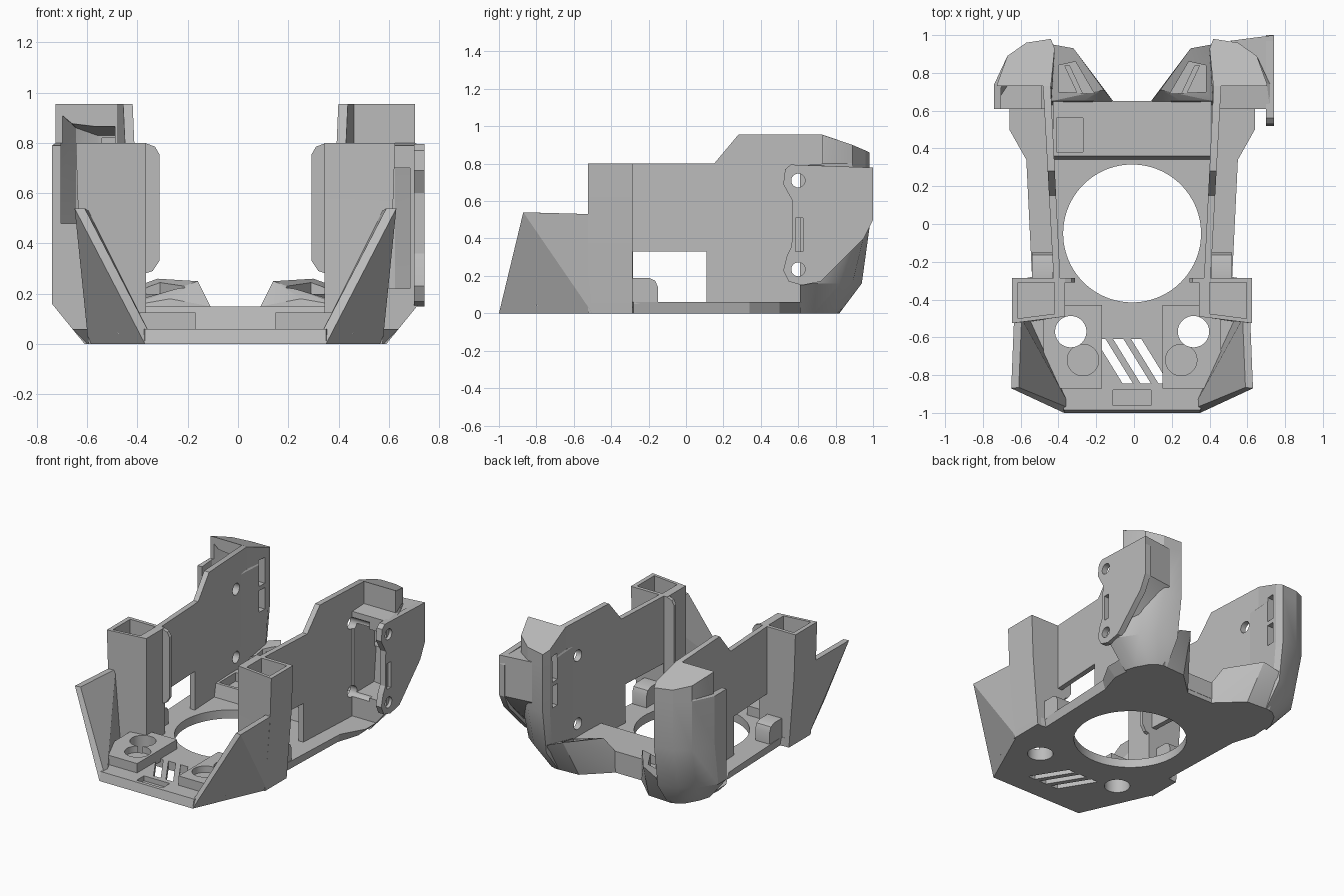
import bpy, bmesh, math

cube = bpy.data.objects.get("Cube")
if cube:
    bpy.data.objects.remove(cube, do_unlink=True)

grey = bpy.data.materials.new("plain grey")
grey.use_nodes = True
COLOR = (0.5, 0.5, 0.5, 1)
grey.diffuse_color = COLOR
grey.node_tree.nodes["Principled BSDF"].inputs["Base Color"].default_value = COLOR

MID = -0.01   # x of the symmetry plane
parts = []


def finish(bm, name, side=1):
    """Mirror by side, shift to the symmetry plane, and make an object."""
    for v in bm.verts:
        v.co.x = MID + side * v.co.x
    bmesh.ops.recalc_face_normals(bm, faces=bm.faces)
    mesh = bpy.data.meshes.new(name)
    bm.to_mesh(mesh)
    bm.free()
    mesh.materials.append(grey)
    ob = bpy.data.objects.new(name, mesh)
    bpy.context.scene.collection.objects.link(ob)
    return ob


def loft(name, layers, side=1):
    """Skin between closed rings with equal point counts, capped."""
    bm = bmesh.new()
    rings = [[bm.verts.new(p) for p in ring] for ring in layers]
    n = len(rings[0])
    for a, b in zip(rings, rings[1:]):
        for i in range(n):
            j = (i + 1) % n
            bm.faces.new((a[i], a[j], b[j], b[i]))
    bm.faces.new(rings[0])
    bm.faces.new(rings[-1])
    return finish(bm, name, side)


def prism(name, outline, z0, z1, side=1):
    return loft(name, [[(x, y, z) for x, y in outline] for z in (z0, z1)], side)


def box(name, x0, x1, y0, y1, z0, z1, side=1):
    return prism(name, [(x0, y0), (x1, y0), (x1, y1), (x0, y1)], z0, z1, side)


def disc(name, x, y, r, z0, z1, side=1, n=64):
    ring = [(x + r * math.cos(math.tau * i / n), y + r * math.sin(math.tau * i / n)) for i in range(n)]
    return prism(name, ring, z0, z1, side)


def bore(y, z, r, x0, x1, side=1, n=32):
    """Round cutter along x."""
    ring = [(y + r * math.cos(math.tau * i / n), z + r * math.sin(math.tau * i / n)) for i in range(n)]
    return loft("bore", [[(x, a, b) for a, b in ring] for x in (x0, x1)], side)


def hull(name, points, side=1):
    bm = bmesh.new()
    for p in points:
        bm.verts.new(p)
    bmesh.ops.convex_hull(bm, input=bm.verts[:])
    return finish(bm, name, side)


def keep(ob, cutters=()):
    """Cut, bake and register a visible part."""
    for c in cutters:
        m = ob.modifiers.new("cut", 'BOOLEAN')
        m.operation, m.solver, m.object = 'DIFFERENCE', 'EXACT', c
        c.hide_render = True
    bpy.context.view_layer.update()
    baked = bpy.data.meshes.new_from_object(ob.evaluated_get(bpy.context.evaluated_depsgraph_get()))
    ob.modifiers.clear()
    ob.data = baked
    for c in cutters:
        bpy.data.objects.remove(c, do_unlink=True)
    parts.append(ob)


# Base plate with the fan opening, screw holes, vents and front notch
half_low = [(0.36, -1), (0.58, -0.5), (0.585, -0.29), (0.52, -0.28), (0.54, 0.34), (0.59, 0.5),
            (0.58, 0.62), (0.45, 0.8), (0.27, 0.81), (0.1, 0.65)]
half_top = [(0.36, -0.985), (0.58, -0.5), (0.585, -0.29), (0.53, -0.28), (0.56, 0.34), (0.65, 0.5),
            (0.65, 0.62), (0.47, 0.8), (0.29, 0.83), (0.1, 0.65)]
full = lambda half, z: [(x, y, z) for x, y in half] + [(-x, y, z) for x, y in reversed(half)]
holes = [disc("fan_cut", 0, -0.05, 0.365, -0.1, 0.3, n=96),
         box("notch_cut", -0.1, 0.1, -0.96, -0.88, 0.025, 0.2)]
holes += [disc("screw_cut", 0.325, -0.57, 0.083, -0.1, 0.3, s) for s in (1, -1)]
for k in (-1, 0, 1):
    c = 0.095 * k
    holes.append(prism("vent_cut", [(c - 0.1, -0.61), (c - 0.045, -0.61), (c + 0.1, -0.845), (c + 0.045, -0.845)], -0.1, 0.3))
keep(loft("base_plate", [full(half_low, 0), full(half_top, 0.06)]), holes)

# Raised rear crossbar with a sloped front and a square pocket
bar = [(0.335, 0.03), (0.36, 0.15), (0.652, 0.15), (0.652, 0.03)]
keep(loft("rear_crossbar", [[(x, y, z) for y, z in bar] for x in (-0.42, 0.42)]),
     [box("pocket_cut", -0.4, -0.26, 0.38, 0.56, 0.09, 0.3)])

for s, tag in ((1, "left"), (-1, "right")):
    # Front mounting block with a through hole and a round recess
    keep(prism("front_block_" + tag, [(0.16, -0.87), (0.4, -0.87), (0.47, -0.8), (0.47, -0.45), (0.36, -0.43), (0.16, -0.43)], 0.04, 0.125, s),
         [disc("screw_cut", 0.325, -0.57, 0.083, -0.1, 0.3, s),
          disc("recess_cut", 0.26, -0.72, 0.083, 0.08, 0.3, s),
          disc("fan_cut", 0, -0.05, 0.365, -0.1, 0.3, s, 96)])

    # Leaning front wing
    keep(hull("front_wing_" + tag, [
        (0.36, -1, 0), (0.585, -0.5, 0), (0.625, -0.5, 0.53), (0.64, -0.87, 0.54),
        (0.32, -0.98, 0), (0.54, -0.5, 0), (0.585, -0.5, 0.53), (0.6, -0.865, 0.54)], s))

    # Hollow front tower, open on top
    ring = lambda x, z: [(0.355, -0.49, z), (x, -0.525, z), (x, -0.285, z), (0.355, -0.285, z)]
    keep(loft("front_tower_" + tag, [ring(0.585, 0), ring(0.625, 0.5), ring(0.635, 0.8)], s),
         [prism("tower_cut", [(0.41, -0.475), (0.605, -0.5), (0.605, -0.31), (0.41, -0.31)], 0.35, 0.9, s)])

    # Thin fin beside the tower
    fin = [(0.36, 0.28), (0.33, 0.29), (0.303, 0.33), (0.303, 0.755), (0.32, 0.785), (0.36, 0.8)]
    keep(loft("tower_fin_" + tag, [[(x, y, z) for x, z in fin] for y in (-0.31, -0.285)], s))

    # Side wall with a window and bolt holes
    wall = [(-0.3, 0.02), (0.72, 0.02), (0.86, 0.2), (0.92, 0.45), (0.925, 0.87),
            (0.73, 0.955), (0.28, 0.955), (0.15, 0.8), (-0.3, 0.8)]
    inner = [(0.38 + 0.05 * (y + 0.3), y, z) for y, z in wall]
    outer = [(0.415 + 0.055 * (y + 0.3), y, z) for y, z in wall]
    slots = lambda: [box("slot_cut", 0.38, 0.53, 0.84, 0.9, a, b, s) for a, b in ((0.46, 0.61), (0.64, 0.82))]
    bolts = lambda: [bore(0.6, z, 0.04, 0.2, 0.6, s) for z in (0.71, 0.235)]
    keep(loft("side_wall_" + tag, [inner, outer], s),
         [box("window_cut", 0.3, 0.6, -0.284, 0.11, 0.06, 0.33, s)] + slots() + bolts())

    # Rounded clip on the ledge
    clip = [(-0.285, 0.05), (-0.15, 0.05), (-0.15, 0.14), (-0.165, 0.175), (-0.2, 0.19), (-0.285, 0.19)]
    keep(loft("ledge_clip_" + tag, [[(x, y, z) for y, z in clip] for x in (0.42, 0.53)], s))

    # Rear duct: faceted shell, open to the front, with a sloping roof set back
    low = [(0.6, 0.61), (0.58, 0.68), (0.53, 0.77), (0.48, 0.81), (0.42, 0.82), (0.4, 0.8), (0.43, 0.61)]
    hip = [(0.73, 0.61), (0.73, 0.7), (0.65, 0.82), (0.56, 0.89), (0.43, 0.94), (0.41, 0.9), (0.43, 0.61)]
    top = [(0.73, 0.61), (0.73, 0.74), (0.66, 0.89), (0.56, 0.96), (0.43, 0.98), (0.41, 0.93), (0.43, 0.61)]
    crown = [(min(x, 0.715), max(y, 0.73)) for x, y in top]
    rings = [[(x, y, z) for x, y in r] for r, z in ((low, 0), (hip, 0.16), (top, 0.45), (top, 0.79), (crown, 0.8))]
    roof_z = [0.955, 0.95, 0.9, 0.87, 0.86, 0.88, 0.955]
    rings.append([(x, y, z) for (x, y), z in zip(crown, roof_z)])
    mouth = [(0.48, 0.5), (0.695, 0.5), (0.695, 0.72), (0.635, 0.81), (0.55, 0.86), (0.48, 0.87)]
    if s > 0:
        floor_z, ceiling = 0.22, [0.7] * 6
    else:
        floor_z, ceiling = 0.48, [0.925, 0.925, 0.915, 0.86, 0.83, 0.83]
    cavity = loft("mouth_cut", [[(x, y - 0.04 * (y > 0.6), floor_z) for x, y in mouth],
                                [(x, y, 0.65) for x, y in mouth],
                                [(x, y, z) for (x, y), z in zip(mouth, ceiling)]], s)
    keep(loft("rear_duct_" + tag, rings, s), [cavity] + slots() + bolts())

    # Angled rear nozzle with a recessed opening
    keep(hull("rear_nozzle_" + tag, [
        (0.1, 0.65, 0), (0.27, 0.81, 0), (0.45, 0.82, 0), (0.58, 0.62, 0), (0.45, 0.62, 0),
        (0.1, 0.65, 0.15), (0.15, 0.71, 0.25), (0.31, 0.93, 0.26), (0.42, 0.95, 0.22),
        (0.43, 0.65, 0.15), (0.26, 0.65, 0.18)], s),
        [prism("nozzle_cut", [(0.2, 0.69), (0.3, 0.86), (0.39, 0.84), (0.39, 0.7)], 0.16, 0.5, s)])
    keep(hull("nozzle_bar_" + tag, [(x, y, z) for z in (0.15, 0.2) for x, y in
                                   ((0.26, 0.69), (0.29, 0.69), (0.36, 0.84), (0.33, 0.84))], s))

# Outer mounting ear, on the left only, and the fairing joining it to the duct
ear = [(0.55, 0.17), (0.52, 0.23), (0.54, 0.31), (0.565, 0.36), (0.57, 0.6), (0.52, 0.69), (0.53, 0.77),
       (0.56, 0.795), (0.97, 0.78), (1.0, 0.72), (1.0, 0.5), (0.95, 0.4), (0.72, 0.17), (0.62, 0.15)]
keep(loft("mounting_ear", [[(x, y, z) for y, z in ear] for x in (0.71, 0.752)]),
     [bore(0.6, z, 0.037, 0.6, 0.9) for z in (0.71, 0.235)] +
     [box("slot_cut", 0.6, 0.9, 0.585, 0.625, 0.33, 0.51)])
keep(hull("ear_fairing", [(x, y, z) for z in (0.5, 0.78) for x, y in
                          ((0.52, 0.97), (0.752, 1.0), (0.752, 0.75), (0.72, 0.75), (0.6, 0.93))] +
          [(0.66, 0.84, 0.3), (0.74, 0.76, 0.25)]))

# Smooth the round surfaces and keep the edges sharp
bpy.ops.object.select_all(action='DESELECT')
for ob in parts:
    ob.select_set(True)
bpy.context.view_layer.objects.active = parts[0]
bpy.ops.object.shade_smooth_by_angle(angle=math.radians(25))
